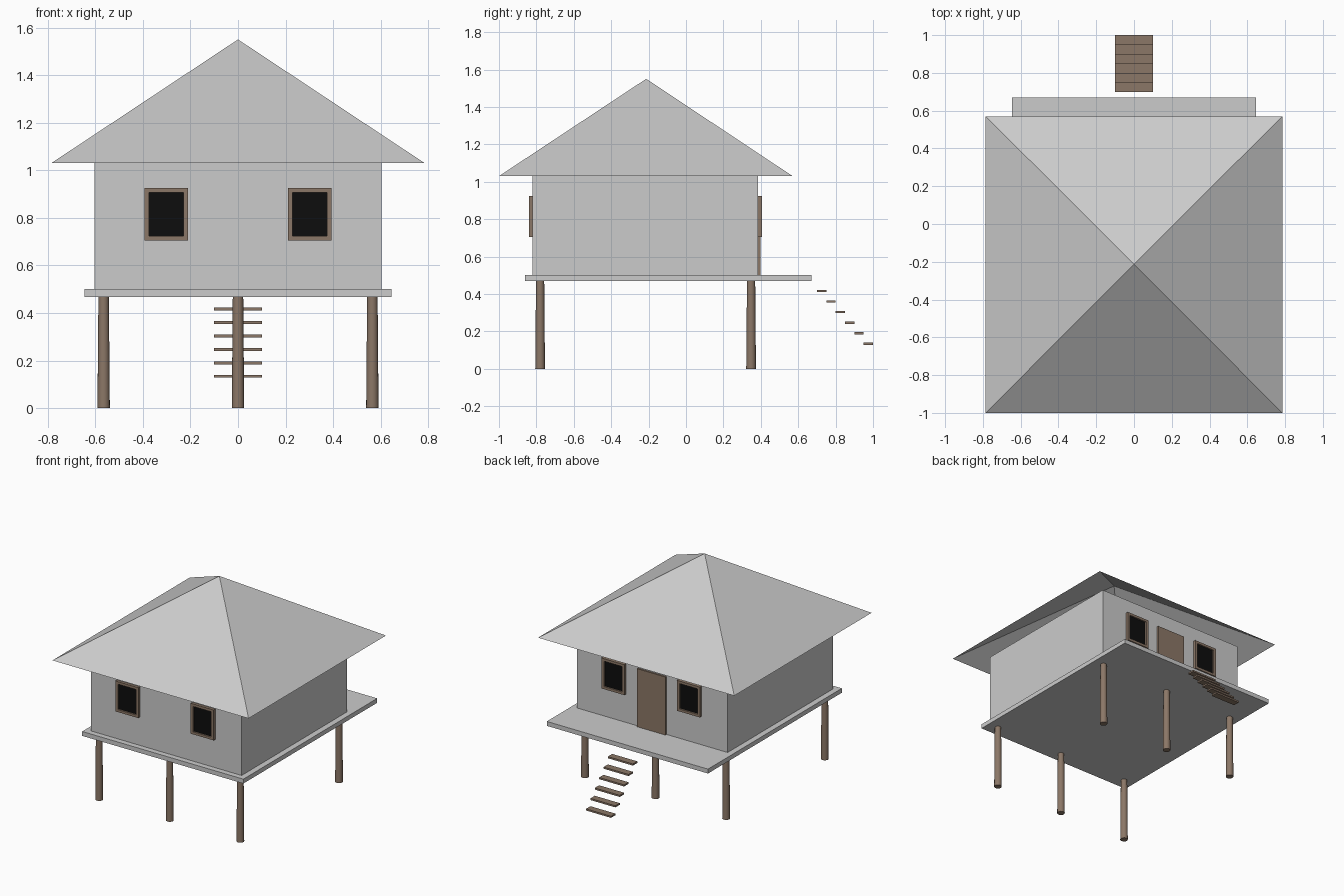
import bpy
import bmesh
import math

if "Cube" in bpy.data.objects:
    bpy.data.objects.remove(bpy.data.objects["Cube"])


def material(name, rgb):
    m = bpy.data.materials.new(name)
    m.diffuse_color = (*rgb, 1)
    m.use_nodes = True
    m.node_tree.nodes["Principled BSDF"].inputs["Base Color"].default_value = m.diffuse_color
    return m


GREY = material("plain_grey", (0.6, 0.6, 0.6))
WOOD = material("brown_wood", (0.26, 0.185, 0.135))
DARK = material("black_glass", (0.004, 0.004, 0.004))


def finish(name, bm, mat):
    mesh = bpy.data.meshes.new(name)
    bm.to_mesh(mesh)
    bm.free()
    mesh.materials.append(mat)
    ob = bpy.data.objects.new(name, mesh)
    bpy.context.collection.objects.link(ob)
    return ob


def add_box(bm, x0, x1, y0, y1, z0, z1):
    vs = bmesh.ops.create_cube(bm, size=1)["verts"]
    for v in vs:
        v.co.x = x1 if v.co.x > 0 else x0
        v.co.y = y1 if v.co.y > 0 else y0
        v.co.z = z1 if v.co.z > 0 else z0


def box(name, mat, *bounds):
    bm = bmesh.new()
    add_box(bm, *bounds)
    return finish(name, bm, mat)


# Platform and house body
box("platform", GREY, -0.645, 0.645, -0.86, 0.67, 0.468, 0.5)
box("walls", GREY, -0.603, 0.603, -0.82, 0.385, 0.5, 1.03)

# Hollow pyramid roof, open underneath
bm = bmesh.new()
apex = bm.verts.new((0, -0.213, 1.55))
eaves = [bm.verts.new((x, y, 1.03)) for x, y in
         ((-0.785, -1), (0.785, -1), (0.785, 0.57), (-0.785, 0.57))]
for i in range(4):
    bm.faces.new((eaves[i], eaves[(i + 1) % 4], apex))
finish("roof", bm, GREY)

# Tapered stilts
for y, row in ((-0.78, "front"), (0.348, "back")):
    for x, side in ((-0.565, "left"), (0, "middle"), (0.565, "right")):
        bpy.ops.mesh.primitive_cone_add(vertices=16, radius1=0.026, radius2=0.022,
                                        depth=0.468, location=(x, y, 0.234))
        stilt = bpy.context.object
        stilt.name = f"stilt_{row}_{side}"
        stilt.data.materials.append(WOOD)
        bpy.ops.object.shade_smooth_by_angle(angle=math.radians(40))

# Floating stair treads
for i in range(6):
    y, z = 0.7 + 0.05 * i, 0.416 - 0.0565 * i
    box(f"stair_tread_{i + 1}", WOOD, -0.1, 0.1, y, y + 0.05, z - 0.006, z + 0.006)

# Door on the back wall
box("door", WOOD, -0.115, 0.115, 0.38, 0.398, 0.5, 0.92)

# Framed windows on the front and back walls
for wall_y, out, row in ((-0.82, -1, "front"), (0.385, 1, "back")):
    for cx, side in ((-0.302, "left"), (0.302, "right")):
        y0, y1 = sorted((wall_y, wall_y + out * 0.02))
        bm = bmesh.new()
        for s in (-1, 1):
            xs = sorted((cx + s * 0.092, cx + s * 0.072))
            add_box(bm, *xs, y0, y1, 0.705, 0.925)
            zs = sorted((0.815 + s * 0.11, 0.815 + s * 0.092))
            add_box(bm, cx - 0.072, cx + 0.072, y0, y1, *zs)
        finish(f"window_frame_{row}_{side}", bm, WOOD)
        y0, y1 = sorted((wall_y, wall_y + out * 0.009))
        box(f"window_pane_{row}_{side}", DARK,
            cx - 0.072, cx + 0.072, y0, y1, 0.723, 0.907)
